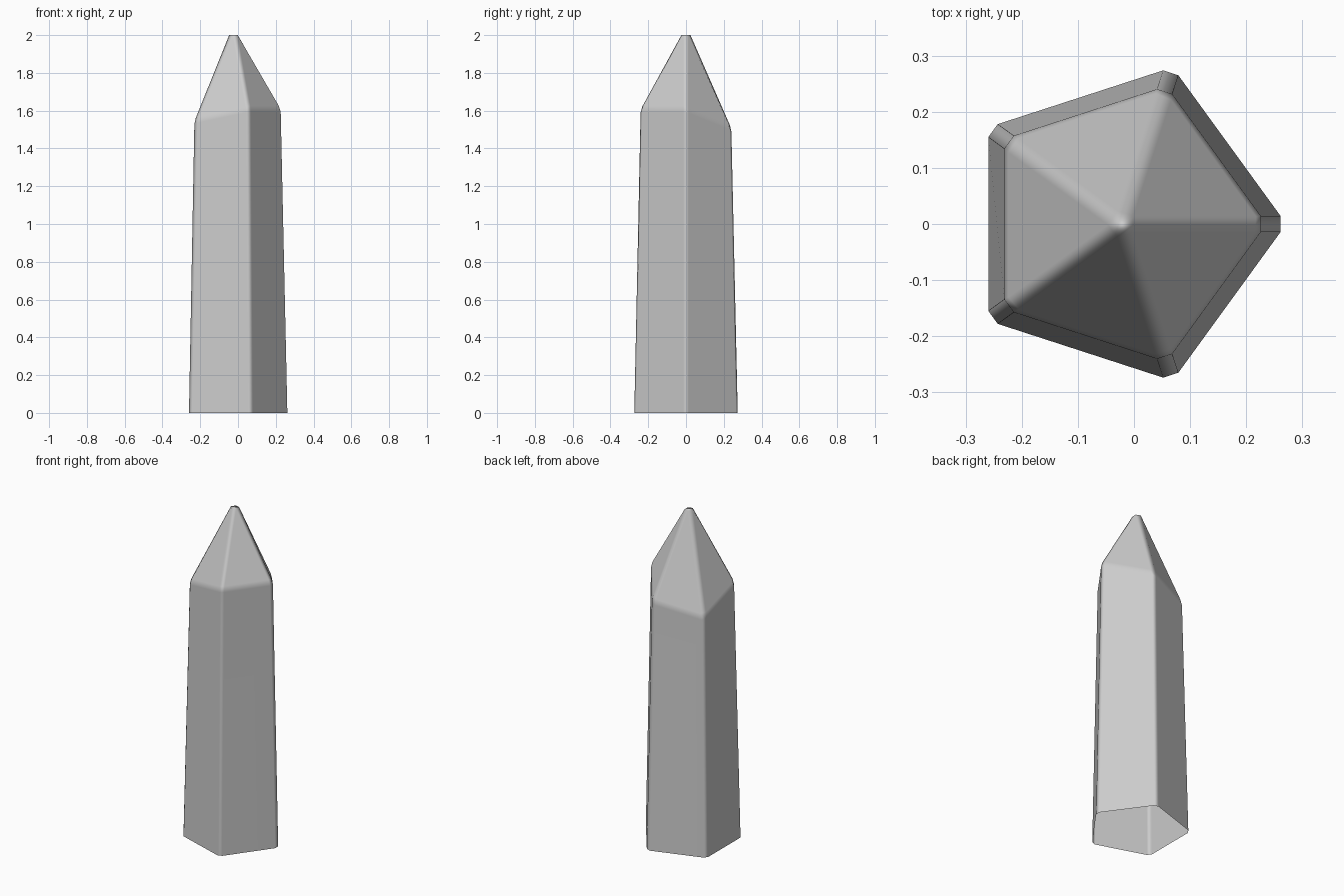
import bpy, bmesh
from math import cos, sin, radians

if "Cube" in bpy.data.objects:
    bpy.data.objects.remove(bpy.data.objects["Cube"])

CX = -0.022                  # axis offset so the bounds are centred
R_BASE, R_SHOULDER = 0.2936, 0.258
SHOULDERS = [1.61, 1.51, 1.45, 1.55, 1.61]   # uneven cut heights, from +x counter-clockwise

bm = bmesh.new()


def ring(radius, heights):
    return [bm.verts.new((CX + radius * cos(radians(72 * i)),
                          radius * sin(radians(72 * i)), z))
            for i, z in enumerate(heights)]


# Five-sided tapered shaft (open underneath) and pointed tip
base = ring(R_BASE, [0] * 5)
shoulder = ring(R_SHOULDER, SHOULDERS)
apex = bm.verts.new((CX, 0, 2.04))
for i in range(5):
    j = (i + 1) % 5
    bm.faces.new((base[i], base[j], shoulder[j], shoulder[i]))
    bm.faces.new((shoulder[i], shoulder[j], apex))

# Narrow chamfer on every edge except the open rim
edges = [e for e in bm.edges if not e.is_boundary]
bmesh.ops.bevel(bm, geom=edges, offset=0.0175, offset_type='OFFSET',
                segments=1, profile=0.5, affect='EDGES')

# Level the blunt tip and the rim
for v in bm.verts:
    if v.co.z > 1.9:
        v.co.z = 2.0
    elif v.co.z < 0.1:
        v.co.z = 0.0
bmesh.ops.recalc_face_normals(bm, faces=bm.faces)
for f in bm.faces:
    f.smooth = True

mesh = bpy.data.meshes.new("crystal_shaft")
bm.to_mesh(mesh)
bm.free()
crystal = bpy.data.objects.new("crystal_shaft", mesh)
bpy.context.collection.objects.link(crystal)

# Flat-looking facets with soft chamfers
wn = crystal.modifiers.new("facet_normals", 'WEIGHTED_NORMAL')
wn.weight = 100
